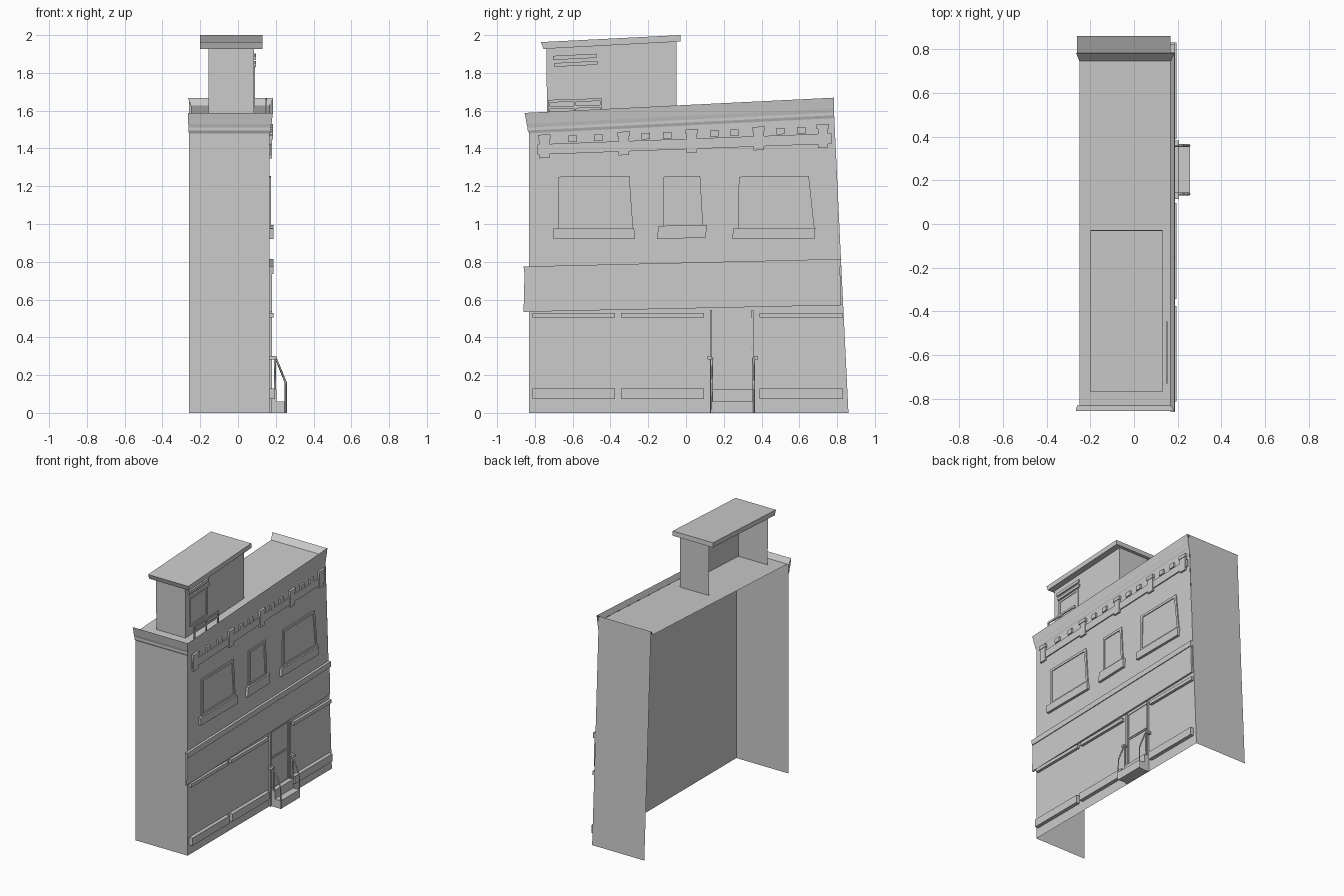
import bpy, bmesh
from mathutils import Vector

if "Cube" in bpy.data.objects:
    bpy.data.objects.remove(bpy.data.objects["Cube"])

FX = 0.168          # facade plane


def rise(y):        # roof line climbs gently towards +y
    return 0.05 * (y + 0.83)


def finish(name, bm, recalc=True):
    if recalc:
        bmesh.ops.recalc_face_normals(bm, faces=bm.faces[:])
    me = bpy.data.meshes.new(name)
    bm.to_mesh(me)
    bm.free()
    ob = bpy.data.objects.new(name, me)
    bpy.context.collection.objects.link(ob)
    return ob


def sheet(name, pts, out):
    """Single open face pointing towards out."""
    bm = bmesh.new()
    f = bm.faces.new([bm.verts.new(p) for p in pts])
    f.normal_update()
    if f.normal.dot(Vector(out)) < 0:
        f.normal_flip()
    return finish(name, bm, False)


def prism(name, yz, x0, x1, inset=0, sink=0):
    """Outline in y,z pushed out from x0 to x1, with optional sunken panel."""
    bm = bmesh.new()
    back = [bm.verts.new((x0, y, z)) for y, z in yz]
    front = [bm.verts.new((x1, y, z)) for y, z in yz]
    n = len(yz)
    bm.faces.new(back)
    face = bm.faces.new(front)
    for i in range(n):
        j = (i + 1) % n
        bm.faces.new((back[i], back[j], front[j], front[i]))
    bmesh.ops.recalc_face_normals(bm, faces=bm.faces[:])
    if inset:
        bmesh.ops.inset_region(bm, faces=[face], thickness=inset)
        r = bmesh.ops.extrude_discrete_faces(bm, faces=[face])
        for v in r['faces'][0].verts:
            v.co.x -= sink
    return finish(name, bm)


def box(name, x0, x1, y0, y1, z0, z1, slope=0):
    d = slope * (y1 - y0)
    return prism(name, [(y0, z0), (y1, z0 + d), (y1, z1 + d), (y0, z1)], x0, x1)


def bar(name, pts, y, t):
    """Flat strip following x,z points, thickness t."""
    cu = bpy.data.curves.new(name, 'CURVE')
    cu.dimensions = '3D'
    cu.bevel_depth = t
    cu.bevel_resolution = 0
    cu.use_fill_caps = True
    sp = cu.splines.new('POLY')
    sp.points.add(len(pts) - 1)
    for p, (x, z) in zip(sp.points, pts):
        p.co = (x, y, z, 1)
    ob = bpy.data.objects.new(name, cu)
    bpy.context.collection.objects.link(ob)


# Main shell: facade, two side walls, roof; back and bottom stay open
edge = [(0.86, 0), (0.82, 0.82), (0.782, 1.63)]
sheet("facade", [(FX, -0.83, 0)] + [(FX, y, z) for y, z in edge] + [(FX, -0.83, 1.55)], (1, 0, 0))
sheet("side_wall_front", [(-0.26, -0.83, 0), (FX, -0.83, 0), (FX, -0.83, 1.55), (-0.26, -0.83, 1.55)], (0, -1, 0))
prof = edge[:2] + [(0.782, 1.668)]
for (y0, z0), (y1, z1) in zip(prof, prof[1:]):
    sheet("side_wall_back", [(-0.26, y0, z0), (FX, y0, z0), (FX, y1, z1), (-0.26, y1, z1)], (0, 1, 0))
sheet("roof", [(-0.25, -0.83, 1.55), (FX, -0.83, 1.55), (FX, 0.745, 1.628), (-0.25, 0.745, 1.628)], (0, 0, 1))
sheet("roof_end_lip", [(-0.25, 0.745, 1.628), (FX, 0.745, 1.628), (0.185, 0.782, 1.668), (-0.265, 0.782, 1.668)], (0, -1, 1))

# Cornice: profile (offset, height) swept with a mitred corner
cornice = [(0, 1.48), (0.008, 1.495), (0.008, 1.51), (0.014, 1.53), (0.018, 1.555), (0.024, 1.588), (0, 1.55)]
bm = bmesh.new()
rings = [[bm.verts.new((-0.26 - o * 0.25, -0.83 - o, z)) for o, z in cornice],
         [bm.verts.new((FX + o * 0.7, -0.83 - o, z)) for o, z in cornice],
         [bm.verts.new((FX + o * 0.7, 0.784, z + rise(0.784))) for o, z in cornice]]
for a, b in zip(rings, rings[1:]):
    for i in range(len(cornice) - 1):
        bm.faces.new((a[i], b[i], b[i + 1], a[i + 1]))
bm.faces.new(rings[0])
bm.faces.new(rings[2])
finish("cornice", bm)

# Frieze band, brackets and dentils under the cornice
box("frieze_band", FX, 0.176, -0.785, 0.77, 1.367, 1.422, 0.037)
for y in (-0.75, -0.33, 0.03, 0.385, 0.725):
    d = 0.037 * (y + 0.75)
    box("bracket", FX, 0.181, y - 0.027, y + 0.027, 1.348 + d, 1.45 + d, 0.03)
    box("bracket_cap", FX, 0.185, y - 0.033, y + 0.033, 1.448 + d, 1.472 + d, 0.03)
for y in (-0.6, -0.465, -0.213, -0.1, 0.15, 0.257, 0.5, 0.61):
    d = 0.037 * (y + 0.75)
    box("dentil", FX, 0.181, y - 0.022, y + 0.022, 1.428 + d, 1.462 + d, 0.03)

# Upper windows with sills
windows = [
    ([(-0.675, 0.975), (-0.28, 0.98), (-0.30, 1.255), (-0.675, 1.25)],
     [(-0.70, 0.92), (-0.27, 0.92), (-0.275, 0.98), (-0.705, 0.975)]),
    ([(-0.12, 0.985), (0.09, 0.99), (0.075, 1.255), (-0.12, 1.25)],
     [(-0.155, 0.92), (0.105, 0.928), (0.11, 0.995), (-0.145, 0.99)]),
    ([(0.275, 0.975), (0.68, 0.98), (0.65, 1.255), (0.28, 1.25)],
     [(0.245, 0.92), (0.68, 0.92), (0.685, 0.98), (0.25, 0.975)])]
for frame, sill in windows:
    prism("window", frame, FX, 0.176, 0.025, 0.006)
    prism("window_sill", sill, FX, 0.187)

# Blank sign board with a top ledge
prism("sign_board", [(-0.86, 0.535), (0.822, 0.57), (0.815, 0.775), (-0.855, 0.735)], FX, 0.181)
prism("sign_ledge", [(-0.855, 0.735), (0.82, 0.775), (0.822, 0.815), (-0.86, 0.775)], FX, 0.187)

# Storefront trims
for y0, y1 in ((-0.812, -0.375), (-0.343, 0.095), (0.388, 0.83)):
    box("storefront_top_trim", FX, 0.188, y0, y1, 0.505, 0.53)
    box("storefront_base_panel", FX, 0.195, y0, y1, 0.073, 0.13)

# Door, steps and railings
prism("door_upper", [(0.14, 0.35), (0.347, 0.35), (0.345, 0.545), (0.14, 0.54)], FX, 0.173, 0.012, 0.004)
prism("door_lower", [(0.14, 0.12), (0.35, 0.12), (0.347, 0.345), (0.14, 0.345)], FX, 0.173, 0.012, 0.004)
for y in (0.132, 0.352):
    box("door_jamb", FX, 0.18, y - 0.006, y + 0.006, 0, 0.545)
box("lower_step", FX, 0.255, 0.138, 0.355, 0, 0.06)
box("upper_step", FX, 0.205, 0.138, 0.355, 0.06, 0.125)
for y, s in ((0.137, -1), (0.359, 1)):
    bar("railing", [(0.172, 0.29), (0.2, 0.29), (0.253, 0.16), (0.253, 0.0)], y, 0.006)
    bar("railing_post", [(0.196, 0.12), (0.196, 0.29)], y, 0.006)
    a, b = sorted((y, y + s * 0.023))
    box("railing_bracket", FX, 0.205, a, b, 0.283, 0.3)

# Rooftop penthouse, open at the back
PX = 0.085
a, b = -0.735, -0.05
sheet("penthouse_front_wall", [(-0.155, a, 1.555), (PX, a, 1.555), (PX, a - 0.005, 1.94), (-0.155, a - 0.005, 1.94)], (0, -1, 0))
sheet("penthouse_rear_wall", [(-0.155, b, 1.588), (PX, b, 1.588), (PX, b, 1.97), (-0.155, b, 1.97)], (0, 1, 0))
sheet("penthouse_face", [(PX, a, 1.555), (PX, b, 1.588), (PX, b, 1.97), (PX, a - 0.005, 1.94)], (1, 0, 0))
prism("penthouse_roof", [(-0.755, 1.927), (-0.028, 1.966), (-0.03, 2.0), (-0.768, 1.963)], -0.2, 0.13)

# Penthouse window with two lintels and a small balcony rail
prism("penthouse_window", [(-0.685, 1.62), (-0.485, 1.63), (-0.485, 1.835), (-0.69, 1.825)], PX, 0.091, 0.022, 0.005)
box("penthouse_lower_lintel", PX, 0.095, -0.695, -0.468, 1.832, 1.852, 0.05)
box("penthouse_upper_lintel", PX, 0.095, -0.705, -0.475, 1.868, 1.89, 0.05)
for z in (1.615, 1.65):
    box("balcony_rail", 0.146, 0.154, -0.73, -0.445, z - 0.007, z + 0.007, 0.03)
for y in (-0.725, -0.587, -0.45):
    box("balcony_post", 0.146, 0.154, y - 0.005, y + 0.005, 1.56, 1.655)
